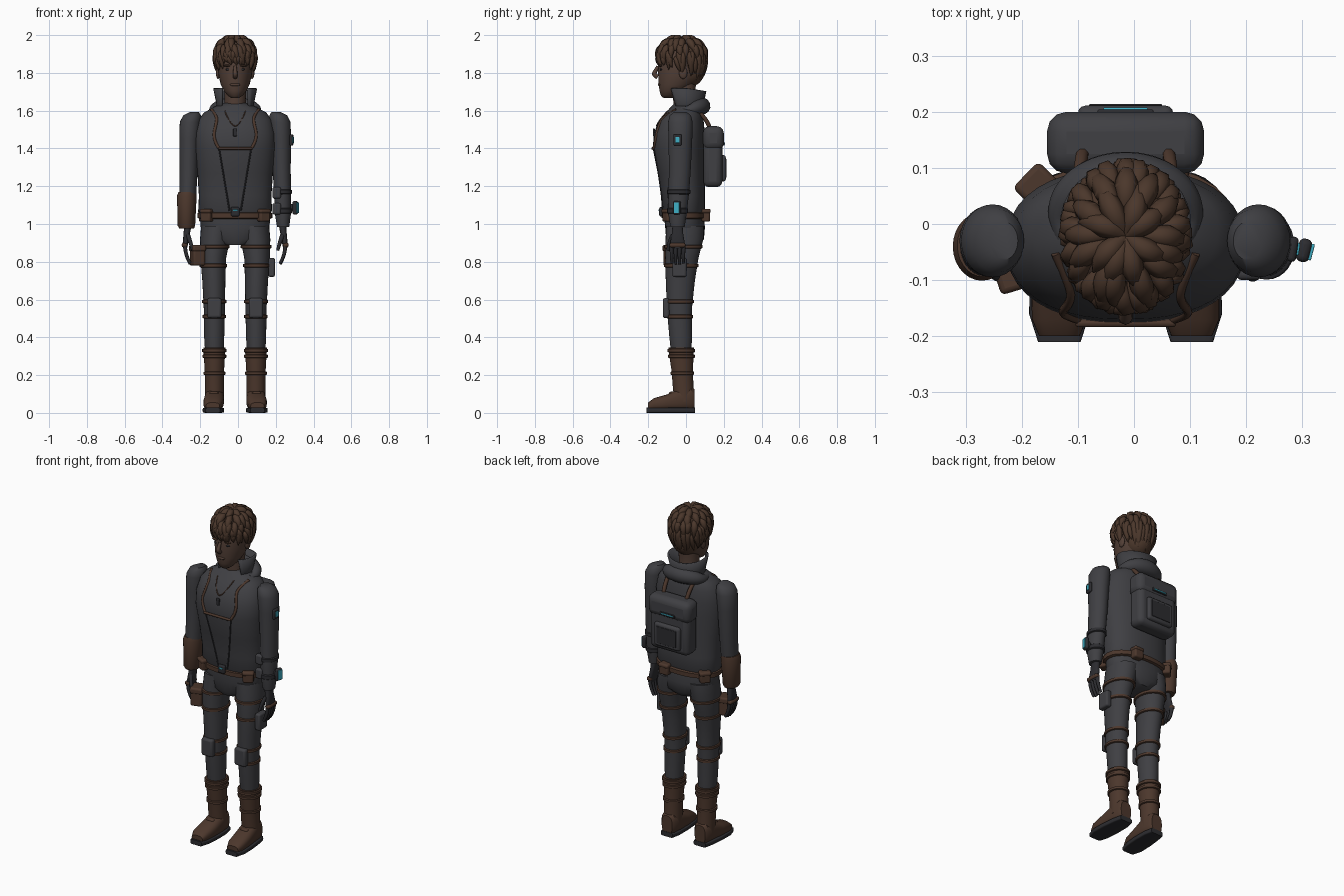
import bpy, bmesh, math, random
from mathutils import Vector

random.seed(4)
cube = bpy.data.objects.get("Cube")
if cube:
    bpy.data.objects.remove(cube)


def material(name, *rgb):
    m = bpy.data.materials.new(name)
    m.use_nodes = True
    m.diffuse_color = (*rgb, 1)
    bsdf = next(n for n in m.node_tree.nodes if n.type == 'BSDF_PRINCIPLED')
    bsdf.inputs["Base Color"].default_value = (*rgb, 1)
    return m


CLOTH = material("charcoal cloth", .05, .05, .056)
DARK = material("dark trim", .025, .025, .029)
LEATHER = material("brown leather", .072, .038, .025)
HAIR = material("brown hair", .07, .038, .024)
SKIN = material("skin", .085, .05, .037)
TEAL = material("teal light", .05, .42, .55)
SHIFT = Vector((-.015, 0, 0))  # the body stands slightly off the centre line


def finish(ob, mat, angle=40):
    ob.data.materials.clear()
    ob.data.materials.append(mat)
    ob.location += SHIFT
    bpy.ops.object.select_all(action='DESELECT')
    ob.select_set(True)
    bpy.context.view_layer.objects.active = ob
    bpy.ops.object.shade_smooth_by_angle(angle=math.radians(angle))
    return ob


def from_bmesh(name, bm, mat):
    bmesh.ops.recalc_face_normals(bm, faces=bm.faces)
    me = bpy.data.meshes.new(name)
    bm.to_mesh(me)
    bm.free()
    ob = bpy.data.objects.new(name, me)
    bpy.context.collection.objects.link(ob)
    return finish(ob, mat)


def loft(name, rings, mat, power=2, axis='z', n=28):
    """Rings are (height, cx, cy, rx, ry); with axis y they run along y as (y, cx, cz, rx, rz)."""
    bm, loops = bmesh.new(), []
    for t, cu, cv, ru, rv in rings:
        loop = []
        for i in range(n):
            c, s = math.cos(math.tau * i / n), math.sin(math.tau * i / n)
            u = cu + ru * math.copysign(abs(c) ** (2 / power), c)
            v = cv + rv * math.copysign(abs(s) ** (2 / power), s)
            loop.append(bm.verts.new((u, v, t) if axis == 'z' else (u, t, v)))
        loops.append(loop)
    for a, b in zip(loops, loops[1:]):
        for i in range(n):
            bm.faces.new((a[i], a[i - 1], b[i - 1], b[i]))
    bm.faces.new(loops[0])
    bm.faces.new(loops[-1])
    return from_bmesh(name, bm, mat)


def ring_at(rings, z):
    rs = sorted(rings)
    for a, b in zip(rs, rs[1:]):
        if a[0] <= z <= b[0]:
            f = (z - a[0]) / (b[0] - a[0])
            return [p + (q - p) * f for p, q in zip(a, b)]


def band(name, rings, z, h, off, mat, power=2):
    _, cx, cy, rx, ry = ring_at(rings, z)
    prof = ((-.5, 0), (-.35, 1), (.35, 1), (.5, 0))
    loft(name, [(z + k * h, cx, cy, rx + off * f, ry + off * f) for k, f in prof], mat, power)


def box(name, loc, size, mat, rot=0, bevel=.01):
    bpy.ops.mesh.primitive_cube_add(size=1, location=loc, rotation=(0, 0, rot))
    ob = bpy.context.object
    ob.name, ob.scale = name, size
    bpy.ops.object.transform_apply(location=False, rotation=False)
    mod = ob.modifiers.new("bevel", 'BEVEL')
    mod.width, mod.segments = min(bevel, min(size) * .45), 3
    return finish(ob, mat)


def tubes(name, paths, mat, bevel_res=2):
    """Each path is a list of ((x, y, z), radius)."""
    cu = bpy.data.curves.new(name, 'CURVE')
    cu.dimensions, cu.bevel_depth, cu.bevel_resolution, cu.use_fill_caps = '3D', 1, bevel_res, True
    for path in paths:
        sp = cu.splines.new('NURBS')
        sp.points.add(len(path) - 1)
        for p, (co, r) in zip(sp.points, path):
            p.co, p.radius = (*co, 1), r
        sp.use_endpoint_u, sp.order_u, sp.resolution_u = True, 3, 4
    ob = bpy.data.objects.new(name, cu)
    bpy.context.collection.objects.link(ob)
    bpy.ops.object.select_all(action='DESELECT')
    ob.select_set(True)
    bpy.context.view_layer.objects.active = ob
    bpy.ops.object.convert(target='MESH')
    return finish(bpy.context.object, mat, 60)


def ball(name, loc, size, mat):
    bpy.ops.mesh.primitive_uv_sphere_add(segments=24, ring_count=14, radius=1, location=loc)
    ob = bpy.context.object
    ob.name, ob.scale = name, size
    return finish(ob, mat)


# Jacket and hips
TORSO = [(1.055, 0, -.012, .187, .105), (1.07, 0, -.012, .195, .112), (1.15, 0, -.015, .192, .115),
         (1.27, 0, -.025, .2, .125), (1.4, 0, -.038, .213, .138), (1.48, 0, -.035, .212, .135),
         (1.55, 0, -.025, .195, .118), (1.59, 0, -.012, .165, .095), (1.62, 0, -.005, .11, .075),
         (1.64, 0, 0, .06, .06)]
HIPS = [(.89, 0, -.01, .07, .08), (.92, 0, -.005, .15, .1), (.98, 0, -.005, .182, .105),
        (1.04, 0, -.01, .185, .106), (1.09, 0, -.01, .18, .1)]
loft("jacket", TORSO, CLOTH, 2.3, n=40)
loft("hips", HIPS, CLOTH, 2.2)
band("belt", HIPS, 1.045, .036, .014, LEATHER, 2.2)
box("buckle", (0, -.132, 1.065), (.045, .02, .05), DARK)
box("buckle_light", (0, -.143, 1.072), (.025, .006, .008), TEAL)
for i, (x, y, r) in enumerate(((-.15, -.095, -.5), (.15, -.095, .5), (.08, .105, 0), (-.16, .07, .8))):
    box(f"belt_pouch_{i}", (x, y, 1.045), (.06, .045, .065), LEATHER, r)
    box(f"pouch_flap_{i}", (x, y, 1.068), (.066, .052, .024), LEATHER, r)


def on_chest(x, z, out=.002):
    _, cx, cy, rx, ry = ring_at(TORSO, z)
    return (x, cy - ry * max(0, 1 - abs(x / rx) ** 2.3) ** (1 / 2.3) - out, z)


for s, side in ((-1, "right"), (1, "left")):
    edge = [(.125, 1.605), (.095, 1.57), (.1, 1.53), (.115, 1.47), (.1, 1.42), (.085, 1.4)]
    tubes(side + "_lapel_trim", [[(on_chest(s * x, z), .008) for x, z in edge]], LEATHER)
    seam = [(.085 - .055 * i / 7, 1.4 - .33 * i / 7) for i in range(8)]
    tubes(side + "_jacket_seam", [[(on_chest(s * x, z, 0), .004) for x, z in seam]], DARK)
    tubes(side + "_shoulder_strap", [[((s * .075, .13, 1.49), .011), ((s * .08, .12, 1.55), .013),
                                      ((s * .085, .06, 1.6), .01)]], LEATHER)
box("chest_strap", (0, -.177, 1.4), (.18, .014, .014), LEATHER)
chain = [(-.055, 1.6), (-.045, 1.57), (-.02, 1.53), (0, 1.515), (.02, 1.53), (.045, 1.57), (.055, 1.6)]
tubes("necklace", [[(on_chest(x, z), .003) for x, z in chain]], LEATHER)
box("tag", on_chest(0, 1.485), (.022, .01, .042), DARK)

# Standing collar, open at the front, with a folded hood behind it
bm, rows = bmesh.new(), []
for z, r, front in ((1.59, .085, 55), (1.64, .088, 48), (1.72, .105, 38)):
    row = []
    for i in range(25):
        a = math.radians(-90 + front + (360 - 2 * front) * i / 24)
        dip = .015 * max(0, math.sin(a)) if z > 1.7 else 0
        row.append(bm.verts.new((r * math.cos(a), .002 + r * .9 * math.sin(a), z - dip)))
    rows.append(row)
for a, b in zip(rows, rows[1:]):
    for i in range(24):
        bm.faces.new((a[i], a[i + 1], b[i + 1], b[i]))
collar = from_bmesh("collar", bm, CLOTH)
collar.modifiers.new("thickness", 'SOLIDIFY').thickness = .012
hood = []
for i in range(13):
    a = math.radians(-25 + 230 * i / 12)
    up = max(0, math.sin(a))
    hood.append(((.115 * math.cos(a), .01 + .075 * math.sin(a), 1.6 + .025 * up), .022 + .024 * up))
tubes("hood", [hood], CLOTH, 4)

# Head and face
loft("neck", [(1.58, 0, 0, .062, .06), (1.66, 0, -.012, .056, .056), (1.76, 0, -.005, .058, .06)], SKIN)
loft("head", [(1.668, 0, -.095, .022, .025), (1.68, 0, -.088, .04, .045), (1.705, 0, -.07, .06, .07),
              (1.74, 0, -.05, .077, .095), (1.79, 0, -.032, .088, .115), (1.84, 0, -.025, .093, .122),
              (1.89, 0, -.02, .093, .118), (1.94, 0, -.015, .075, .095), (1.97, 0, -.015, .035, .05)], SKIN)
tubes("nose", [[((0, -.148, 1.835), .008), ((0, -.162, 1.81), .011), ((0, -.172, 1.79), .013),
                ((0, -.15, 1.778), .012)]], SKIN)
ball("lips", (0, -.138, 1.738), (.027, .011, .009), SKIN)
ball("chin", (0, -.11, 1.69), (.026, .022, .019), SKIN)
for s, side in ((-1, "right"), (1, "left")):
    ball(side + "_eye", (s * .037, -.132, 1.818), (.015, .007, .006), DARK)
    ball(side + "_brow", (s * .038, -.134, 1.838), (.025, .009, .006), HAIR)
    ball(side + "_ear", (s * .09, -.015, 1.8), (.012, .022, .032), SKIN)

# Hair: a cap under overlapping layers of pointed locks
ball("hair_cap", (0, .002, 1.875), (.098, .104, .108), HAIR)
ball("hair_nape", (0, .015, 1.81), (.08, .082, .085), HAIR)


def scalp(az, th, lift):
    over = max(0, th - math.pi / 2)
    r = math.sin(min(th, math.pi / 2)) * (1 - .3 * over ** 2) + lift
    z = 1.885 + .1 * math.cos(th) if over == 0 else 1.885 - .14 * over
    return (.1 * r * math.sin(az), -.022 - .121 * r * math.cos(az), z + .1 * lift)


locks = []
for start, end, count, r in ((4, 50, 8, .021), (22, 78, 13, .021), (45, 103, 19, .019),
                             (68, 150, 26, .017), (85, 170, 26, .015)):
    for i in range(count):
        az = math.tau * (i + random.uniform(.2, .8)) / count
        limit = 108 + 38 * (1 - math.cos(az)) / 2
        stop = min(end + random.uniform(-6, 6), limit + random.uniform(-7, 5))
        swirl = random.uniform(-.1, .3)
        if stop - start < 15:
            continue
        locks.append([(scalp(az + swirl * k / 6, math.radians(start + (stop - start) * k / 6),
                             (-.08, 0, .04, .05, .05, .06, .08)[k]),
                       r * (.35, .8, 1, 1, .85, .55, .08)[k]) for k in range(7)])
tubes("hair_locks", locks, HAIR, 1)

# Arms, hands, legs and boots
for s, side in ((-1, "right"), (1, "left")):
    arm = [(.985, s * .254, -.045, .032, .038), (1.05, s * .253, -.045, .042, .048),
           (1.17, s * .25, -.038, .045, .055), (1.3, s * .246, -.032, .048, .058),
           (1.45, s * .243, -.03, .053, .063), (1.54, s * .237, -.03, .056, .065),
           (1.575, s * .228, -.03, .047, .056), (1.592, s * .217, -.03, .025, .034)]
    loft(side + "_arm", arm, CLOTH)
    loft(side + "_palm", [(1.0, s * .25, -.045, .02, .026), (.95, s * .256, -.045, .017, .03),
                          (.885, s * .265, -.045, .014, .041), (.87, s * .265, -.045, .01, .037)], DARK, 2.5)
    box(side + "_knuckle_guard", (s * .268, -.045, .888), (.03, .085, .024), LEATHER)
    fingers = [[((s * .265, -.076 + .021 * i, .88), .011), ((s * .262, -.077 + .021 * i, .83), .01),
                ((s * .238, -.074 + .02 * i, .785 + .006 * abs(i - 1.4)), .008)] for i in range(4)]
    fingers.append([((s * .25, -.07, .94), .012), ((s * .235, -.092, .9), .011), ((s * .225, -.095, .86), .008)])
    tubes(side + "_fingers", fingers, DARK)

    leg = [(.3, s * .11, -.025, .048, .052), (.4, s * .111, -.028, .053, .06), (.55, s * .11, -.035, .056, .066),
           (.7, s * .113, -.03, .061, .077), (.82, s * .116, -.022, .068, .088), (.92, s * .107, -.008, .079, .1),
           (.99, s * .095, -.005, .085, .1)]
    loft(side + "_leg", leg, CLOTH)
    for z in (.51, .59, .78, .88):
        band(f"{side}_leg_strap", leg, z, .02, .007, LEATHER)
    box(side + "_knee_pad", (s * .11, -.105, .555), (.075, .036, .105), CLOTH, 0, .012)

    boot = [(.06, s * .11, -.01, .05, .052), (.14, s * .11, -.015, .05, .055), (.22, s * .11, -.02, .051, .056),
            (.32, s * .11, -.025, .057, .066), (.345, s * .11, -.025, .058, .067)]
    loft(side + "_boot_shaft", boot, LEATHER)
    for z in (.21, .3, .33):
        band(f"{side}_boot_band", boot, z, .02, .007, LEATHER)
    loft(side + "_boot_foot", [(-.2, s * .118, .035, .036, .02), (-.17, s * .118, .045, .049, .033),
                               (-.1, s * .114, .055, .054, .043), (-.03, s * .11, .07, .051, .062),
                               (.03, s * .11, .075, .047, .065), (.046, s * .11, .07, .035, .055)],
         LEATHER, 2.6, 'y')
    loft(side + "_sole", [(-.21, s * .118, .014, .038, .014), (-.16, s * .118, .014, .054, .014),
                          (-.08, s * .114, .014, .056, .014), (.0, s * .11, .014, .051, .014),
                          (.048, s * .11, .014, .04, .014)], DARK, 6, 'y')
    box(side + "_boot_buckle", (s * .113, -.075, .1), (.05, .03, .025), LEATHER)
    if s < 0:
        loft("bracer", [(.975, -.257, -.045, .038, .046), (.99, -.258, -.045, .046, .053),
                        (1.15, -.256, -.04, .052, .061), (1.17, -.254, -.038, .046, .056)], LEATHER)
    else:
        band("forearm_strap", arm, 1.07, .03, .006, DARK)
        band("elbow_strap", arm, 1.17, .025, .006, DARK)

# Left arm gadgets and thigh bags
box("arm_badge", (.298, -.045, 1.445), (.016, .045, .06), DARK, -.15)
box("arm_light", (.307, -.045, 1.445), (.006, .022, .032), TEAL, -.15)
box("wrist_device", (.318, -.047, 1.086), (.024, .042, .072), DARK, -.25)
box("wrist_mount", (.302, -.047, 1.086), (.022, .022, .04), DARK, -.25)
box("wrist_screen", (.331, -.05, 1.086), (.006, .03, .058), TEAL, -.25, .002)
for z in (1.08, 1.165):
    box("forearm_pouch", (.22, -.085, z), (.045, .03, .06), CLOTH)
box("right_thigh_bag", (-.2, -.075, .83), (.065, .08, .1), LEATHER, .3)
box("right_thigh_bag_flap", (-.2, -.075, .872), (.072, .087, .035), LEATHER, .3)
box("left_thigh_bag", (.193, -.035, .77), (.035, .075, .1), CLOTH)

# Backpack
box("pack_body", (0, .142, 1.335), (.26, .1, .28), CLOTH, 0, .03)
box("pack_lid", (0, .145, 1.455), (.28, .11, .125), CLOTH, 0, .035)
box("pack_pocket", (0, .195, 1.295), (.17, .032, .14), CLOTH, 0, .014)
box("pack_pocket_panel", (0, .211, 1.295), (.13, .006, .1), DARK)
box("pack_trim", (0, .2, 1.425), (.1, .008, .02), DARK)
box("pack_light", (0, .204, 1.425), (.08, .007, .008), TEAL)
